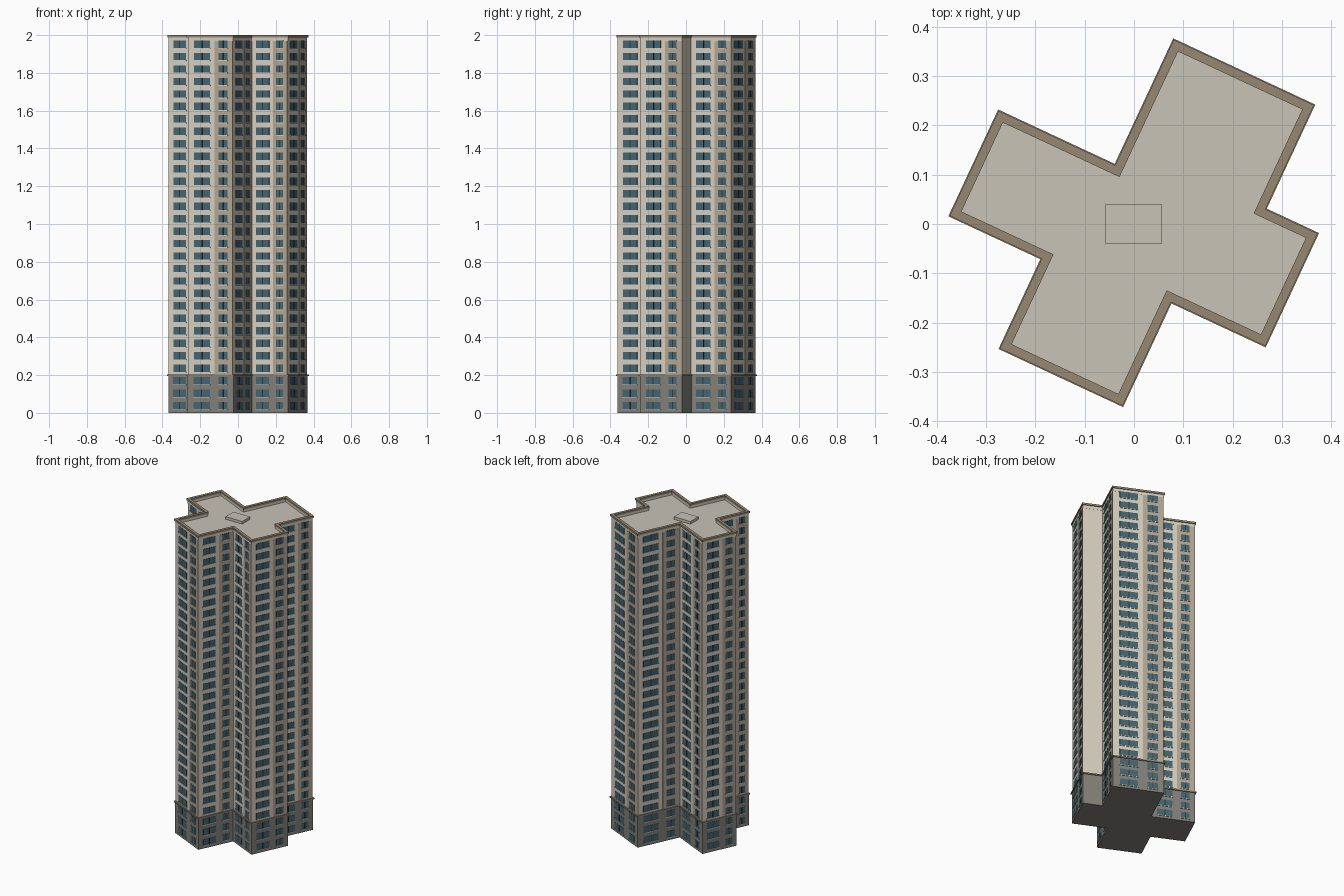
import bpy, bmesh, math
from mathutils import Vector

if "Cube" in bpy.data.objects:
    bpy.data.objects.remove(bpy.data.objects["Cube"])

ANG = math.radians(25)
U = Vector((math.cos(ANG), -math.sin(ANG), 0))
V = Vector((math.sin(ANG), math.cos(ANG), 0))
FLOOR = 0.066
PODIUM_TOP = 0.198

# cross-shaped footprint in the building's own rotated axes (clockwise)
PLAN = [(-0.079, 0.367), (0.223, 0.367), (0.223, 0.134), (0.340, 0.134),
        (0.340, -0.106), (0.129, -0.106), (0.129, -0.338), (-0.134, -0.338),
        (-0.134, -0.137), (-0.340, -0.137), (-0.340, 0.086), (-0.079, 0.086)]
PLAN = [U * a + V * b for a, b in PLAN]
N = len(PLAN)
BLANK = 2          # the one short wall without windows


def material(name, rgb):
    m = bpy.data.materials.new(name)
    lin = [(c / 255 / 12.92) if c < 10 else ((c / 255 + 0.055) / 1.055) ** 2.4 for c in rgb]
    m.diffuse_color = (*lin, 1)
    m.use_nodes = True
    m.node_tree.nodes["Principled BSDF"].inputs["Base Color"].default_value = m.diffuse_color
    return m


CREAM = material("cream_wall", (216, 209, 193))
TAN = material("tan_panel", (182, 168, 149))
GREY = material("podium_grey", (132, 129, 122))
GLASS = material("teal_glass", (68, 101, 114))
FRAME = material("dark_frame", (50, 58, 62))
ROOF = material("roof_grey", (200, 195, 183))
TRIM = material("brown_trim", (150, 136, 114))
SILL = material("pale_sill", (214, 208, 196))


def finish(bm, name, mat):
    bmesh.ops.recalc_face_normals(bm, faces=bm.faces)
    me = bpy.data.meshes.new(name)
    bm.to_mesh(me)
    bm.free()
    me.materials.append(mat)
    ob = bpy.data.objects.new(name, me)
    bpy.context.collection.objects.link(ob)
    return ob


def wall_axes(i):
    """Left corner, left-to-right direction, outward normal and length of wall i."""
    a, b = PLAN[i], PLAN[(i + 1) % N]
    d = (a - b).normalized()
    return b, d, Vector((d.y, -d.x, 0)), (a - b).length


def outline(off, z):
    return [PLAN[i] + off * (wall_axes(i - 1 if i else N - 1)[2] + wall_axes(i)[2])
            + Vector((0, 0, z)) for i in range(N)]


def prism(name, mat, off, z0, z1):
    bm = bmesh.new()
    lo = [bm.verts.new(p) for p in outline(off, z0)]
    hi = [bm.verts.new(p) for p in outline(off, z1)]
    bm.faces.new(lo)
    bm.faces.new(hi)
    for i in range(N):
        j = (i + 1) % N
        bm.faces.new((lo[i], lo[j], hi[j], hi[i]))
    return finish(bm, name, mat)


def ring(name, mat, inner, outer, z0, z1):
    bm = bmesh.new()
    loops = [[bm.verts.new(p) for p in outline(o, z)]
             for o, z in ((outer, z0), (outer, z1), (inner, z1), (inner, z0))]
    for k in range(4):
        p, q = loops[k], loops[(k + 1) % 4]
        for i in range(N):
            j = (i + 1) % N
            bm.faces.new((p[i], p[j], q[j], q[i]))
    return finish(bm, name, mat)


def plate(bm, i, t0, t1, z0, z1, depth):
    """Thin box on wall i between distances t0 and t1 along it."""
    o, d, n, _ = wall_axes(i)
    v = [bm.verts.new(o + d * t + n * k + Vector((0, 0, z)))
         for k in (-0.001, depth) for t, z in ((t0, z0), (t1, z0), (t1, z1), (t0, z1))]
    for f in ((0, 1, 2, 3), (4, 5, 6, 7), (0, 1, 5, 4), (1, 2, 6, 5), (2, 3, 7, 6), (3, 0, 4, 7)):
        bm.faces.new([v[x] for x in f])


# main masses
prism("podium", GREY, 0.002, 0, PODIUM_TOP)
prism("tower", CREAM, 0, PODIUM_TOP, 1.968)
prism("roof_deck", ROOF, -0.004, 1.968, 1.972)

# ledge above the podium, parapet and its coping
ring("podium_ledge", TRIM, -0.002, 0.008, 0.196, 0.204)
ring("parapet", CREAM, -0.010, 0.001, 1.968, 1.990)
ring("parapet_coping", TRIM, -0.012, 0.006, 1.988, 2.0)

# tan panels, windows, mullions and sills on every wall but the blank one
panels, glass, mullions, sills = (bmesh.new() for _ in range(4))
for i in range(N):
    if i == BLANK:
        continue
    L = wall_axes(i)[3]
    plate(panels, i, 0.59 * L, L - 0.002, 0.204, 1.968, 0.002)
    for s, e, base in ((0.13, 0.49, 0.0), (0.68, 0.88, 0.002)):
        for f in range(30):
            b = 0.002 if f < 3 else base
            z = f * FLOOR + 0.019
            plate(glass, i, s * L, e * L, z, z + 0.039, b + 0.0015)
            m = (s + e) / 2 * L
            plate(mullions, i, m - 0.0025, m + 0.0025, z, z + 0.039, b + 0.003)
            plate(sills, i, s * L - 0.002, e * L + 0.002, z - 0.004, z, b + 0.004)
finish(panels, "tan_panels", TAN)
finish(glass, "window_glass", GLASS)
finish(mullions, "window_mullions", FRAME)
finish(sills, "window_sills", SILL)

# low roof hatch, square to the world axes
bm = bmesh.new()
bmesh.ops.create_cube(bm, size=1)
bmesh.ops.scale(bm, vec=(0.116, 0.08, 0.018), verts=bm.verts)
bmesh.ops.translate(bm, vec=(-0.001, 0, 1.98), verts=bm.verts)
finish(bm, "roof_hatch", ROOF)
